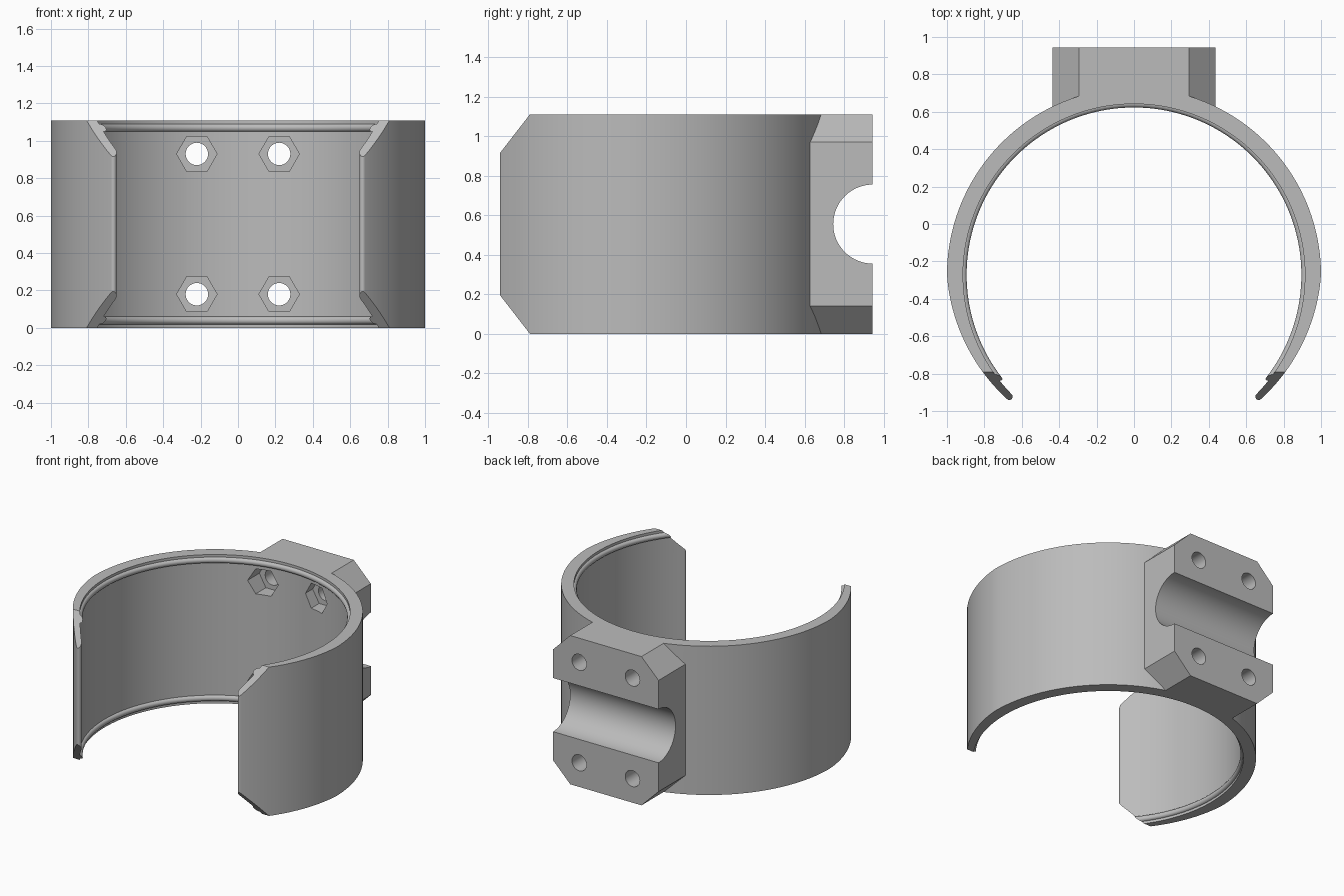
import bpy, bmesh
from math import sin, cos, pi, radians, sqrt
from mathutils import Matrix, Vector

if "Cube" in bpy.data.objects:
    bpy.data.objects.remove(bpy.data.objects["Cube"])

H = 1.11          # band height
CY = -0.272       # band centre on y
RI, RO = 0.914, 1.0
BACK = 0.945      # rear face of the mount
END = radians(-44.3)

grey = bpy.data.materials.new("plain grey")
grey.use_nodes = True
grey.diffuse_color = (0.5, 0.5, 0.5, 1)
grey.node_tree.nodes["Principled BSDF"].inputs["Base Color"].default_value = (0.5, 0.5, 0.5, 1)


def make(name, bm):
    bmesh.ops.recalc_face_normals(bm, faces=bm.faces)
    mesh = bpy.data.meshes.new(name)
    bm.to_mesh(mesh)
    bm.free()
    mesh.materials.append(grey)
    ob = bpy.data.objects.new(name, mesh)
    bpy.context.collection.objects.link(ob)
    return ob


def prism(name, points, axis, lo, hi):
    """Extrude a 2D outline along x (points are y, z) or y (points are x, z)."""
    bm = bmesh.new()
    place = (lambda a, b, t: (t, a, b)) if axis == "x" else (lambda a, b, t: (a, t, b))
    rings = [[bm.verts.new(place(a, b, t)) for a, b in points] for t in (lo, hi)]
    for ring in rings:
        bm.faces.new(ring)
    for i in range(len(points)):
        j = (i + 1) % len(points)
        bm.faces.new((rings[0][i], rings[0][j], rings[1][j], rings[1][i]))
    return make(name, bm)


def circle(cx, cz, r, n):
    return [(cx + r * cos(2 * pi * i / n), cz + r * sin(2 * pi * i / n)) for i in range(n)]


def combine(target, tool, operation):
    mod = target.modifiers.new(operation, "BOOLEAN")
    mod.operation, mod.object, mod.solver = operation, tool, "EXACT"
    bpy.context.view_layer.objects.active = target
    bpy.ops.object.modifier_apply(modifier=mod.name)
    bpy.data.objects.remove(tool)


# Band: radial section with two inner beads, swept around with rounded tips
def outer_radius(t):
    return RO + 0.072 * min(0, sin(t))


def section(ro, ri):
    pts = [(ro, 0), (ro, H)]
    inner = [(ri, H)]
    for z in (H - 0.04, 0.04):
        inner += [(ri - 0.019 * sin(pi * k / 8), z + 0.021 * cos(pi * k / 8)) for k in range(9)]
    return pts + inner + [(ri, 0)]


STEPS = 120
stations = []
for i in range(STEPS + 1):
    t = END + (pi - 2 * END) * i / STEPS
    stations.append((t, outer_radius(t), RI))
tip_r = outer_radius(END)
mid, half = (tip_r + RI) / 2, (tip_r - RI) / 2
for k in range(1, 7):
    a = radians(14 * k)
    dt, h = half * sin(a) / mid, half * cos(a)
    stations.insert(0, (END - dt, mid + h, mid - h))
    stations.append((pi - END + dt, mid + h, mid - h))

bm = bmesh.new()
rings = [[bm.verts.new((r * cos(t), CY + r * sin(t), z)) for r, z in section(ro, ri)]
         for t, ro, ri in stations]
for a, b in zip(rings, rings[1:]):
    for i in range(len(a)):
        j = (i + 1) % len(a)
        bm.faces.new((a[i], a[j], b[j], b[i]))
bm.faces.new(rings[0])
bm.faces.new(rings[-1])
band = make("clip_band", bm)

# Sloping corners of the tips
for flip in (False, True):
    wedge = [(-0.7125, H + 0.1), (-1.0225, H - 0.3), (-1.2, H - 0.3), (-1.2, H + 0.1)]
    if flip:
        wedge = [(y, H - z) for y, z in wedge]
    combine(band, prism("tip_cutter", wedge, "x", -1.2, 1.2), "DIFFERENCE")

# Mount block with chamfered corners, hollowed to sit inside the band wall
W, N, C = 0.435, 0.294, 0.14
outline = [(-N, 0), (N, 0), (W, C), (W, H - C), (N, H), (-N, H), (-W, H - C), (-W, C)]
block = prism("mount_block", outline, "y", 0.5, BACK)
bm = bmesh.new()
bmesh.ops.create_cone(bm, cap_ends=True, segments=160, radius1=0.95, radius2=0.95, depth=3,
                      matrix=Matrix.Translation(Vector((0, CY, H / 2))))
combine(block, make("bore_cutter", bm), "DIFFERENCE")
combine(band, block, "UNION")

# Half-round channel across the back of the mount
combine(band, prism("channel_cutter", circle(BACK, H / 2, 0.2, 64), "x", -0.8, 0.8), "DIFFERENCE")

# Four bolt holes with hexagonal nut pockets on the inside
for x in (-0.22, 0.22):
    for z in (0.18, H - 0.18):
        combine(band, prism("nut_cutter", circle(x, z, 0.108, 6), "y", 0.4, 0.72), "DIFFERENCE")
        combine(band, prism("bolt_cutter", circle(x, z, 0.06, 32), "y", 0.4, 1.2), "DIFFERENCE")

# Smooth curved faces, sharp edges
bpy.ops.object.select_all(action="DESELECT")
band.select_set(True)
bpy.context.view_layer.objects.active = band
bpy.ops.object.shade_smooth_by_angle(angle=radians(25))
